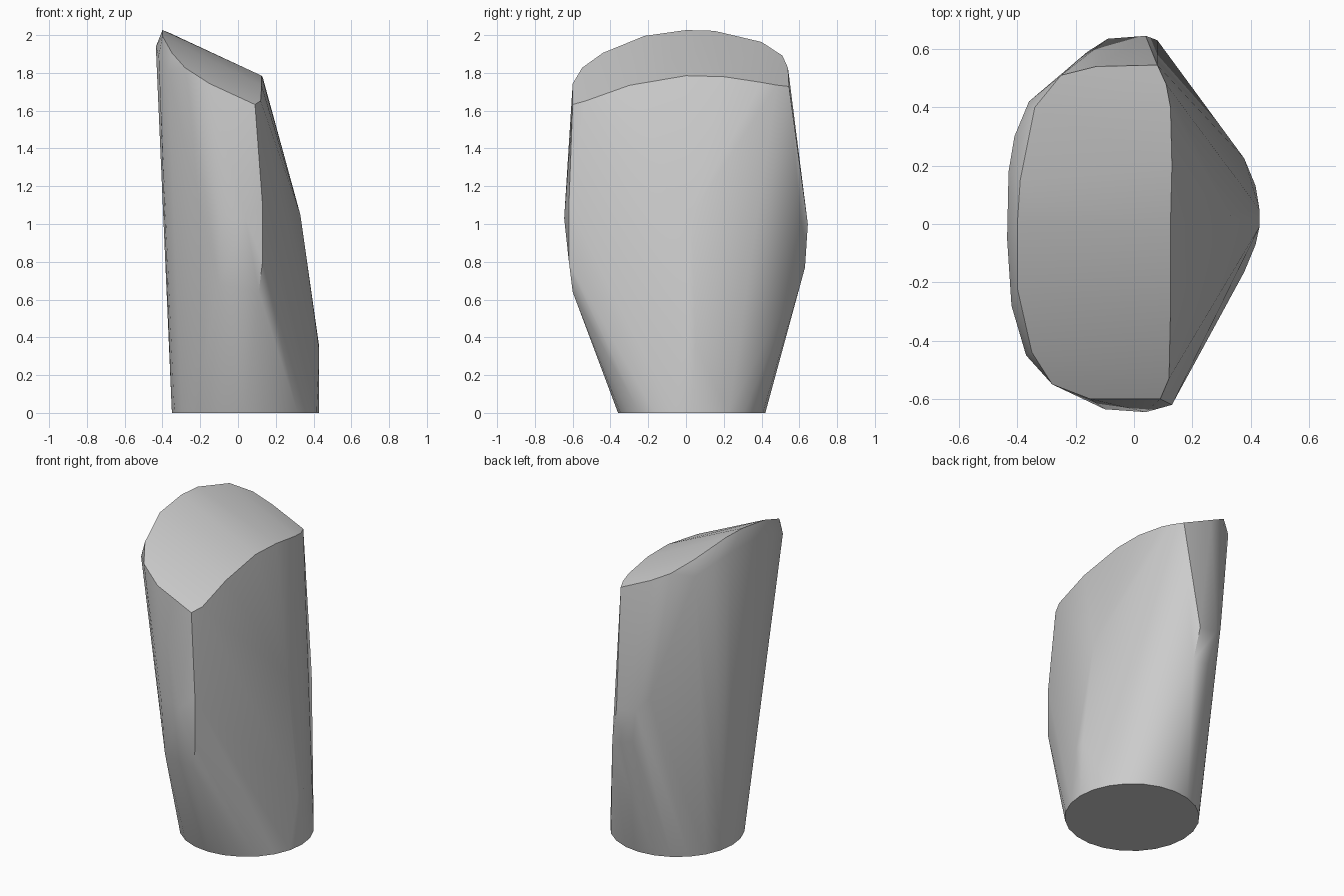
import bpy
import bmesh
from math import cos, sin, tau

default_cube = bpy.data.objects.get("Cube")
if default_cube:
    bpy.data.objects.remove(default_cube, do_unlink=True)


def make_material(name, colour):
    material = bpy.data.materials.new(name)
    material.use_nodes = True
    material.diffuse_color = colour
    material.node_tree.nodes["Principled BSDF"].inputs["Base Color"].default_value = colour
    return material


def crown_height(x, y):
    """Sloping top that falls towards +x and arches along y."""
    return 1.845 - 0.46 * x - 0.37 * (y - 0.08) ** 2


# Round foot
foot_sides = 24
points = []
for step in range(foot_sides):
    angle = tau * step / foot_sides
    points.append((0.04 + 0.39 * cos(angle), 0.03 + 0.39 * sin(angle), 0))

# Raised edge of the foot and the spine on the +x side
points += [(0.43, 0.05, 0.35), (0.43, -0.01, 0.33), (0.33, 0.03, 1.05)]

# Shoulders where the flared body turns upright, front then back
points += [(0.11, -0.6, 0.64), (-0.1, -0.595, 0.68), (0.13, -0.62, 0.8),
           (-0.1, -0.635, 1.05), (0.04, -0.645, 1.03), (0.13, -0.62, 1.1)]
points += [(0.08, 0.63, 0.77), (-0.05, 0.61, 0.8), (0.04, 0.645, 1),
           (-0.09, 0.635, 1.02), (-0.16, 0.59, 1.1)]

# Rim of the sloping top, as a plan outline raised to the crown
rim = [(0.08, 0.545), (0.11, 0.48), (0.125, 0.4), (0.13, 0.2), (0.125, 0),
       (0.125, -0.3), (0.12, -0.53), (0.09, -0.6), (-0.15, -0.6),
       (-0.28, -0.55), (-0.35, -0.44), (-0.4, -0.22), (-0.4, 0),
       (-0.39, 0.15), (-0.34, 0.4), (-0.25, 0.51), (-0.13, 0.54)]
points += [(x, y, crown_height(x, y)) for x, y in rim]

# High point of the arch
points.append((-0.36, 0.08, crown_height(-0.36, 0.08)))

# Chamfer below the high side of the rim
chamfer = [(-0.37, -0.45), (-0.42, -0.28), (-0.435, -0.05),
           (-0.43, 0.18), (-0.41, 0.3), (-0.36, 0.42)]
points += [(x, y, crown_height(x, y) - 0.1) for x, y in chamfer]

# Wrap the sections in one faceted skin
bm = bmesh.new()
for point in points:
    bm.verts.new(point)
hull = bmesh.ops.convex_hull(bm, input=bm.verts)
spare = {v for v in hull["geom_interior"] + hull["geom_unused"]
         if isinstance(v, bmesh.types.BMVert)}
bmesh.ops.delete(bm, geom=list(spare), context="VERTS")
bmesh.ops.dissolve_limit(bm, angle_limit=0.02, verts=bm.verts, edges=bm.edges)
bmesh.ops.recalc_face_normals(bm, faces=bm.faces)

mesh = bpy.data.meshes.new("body")
bm.to_mesh(mesh)
bm.free()
body = bpy.data.objects.new("body", mesh)
bpy.context.collection.objects.link(body)
mesh.materials.append(make_material("light grey", (0.6, 0.6, 0.6, 1)))

# Soft sides with a crisp rim and foot
bpy.ops.object.select_all(action="DESELECT")
body.select_set(True)
bpy.context.view_layer.objects.active = body
bpy.ops.object.shade_smooth_by_angle(angle=0.6)
